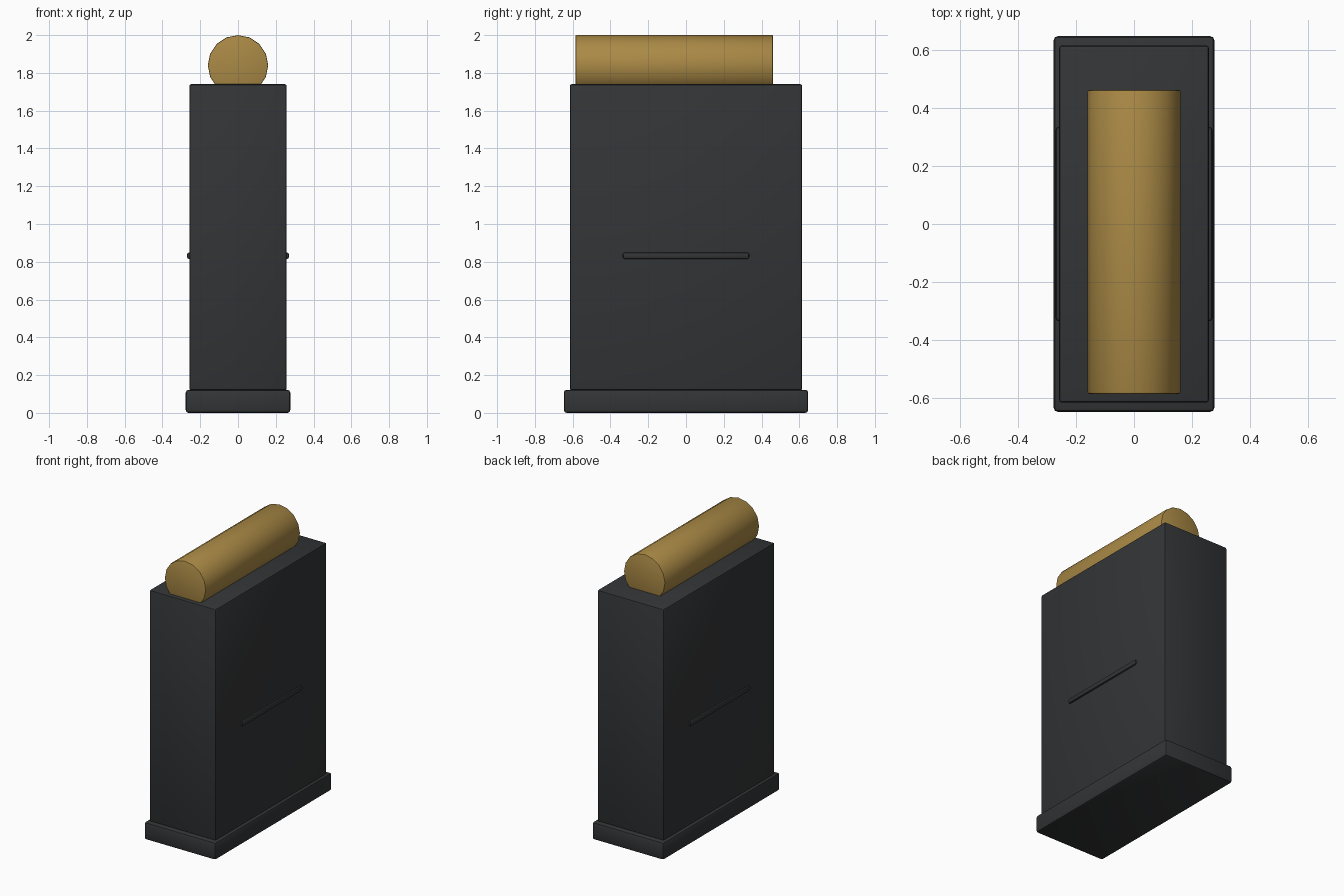
import bpy
import math

if "Cube" in bpy.data.objects:
    bpy.data.objects.remove(bpy.data.objects["Cube"])


def material(name, color):
    mat = bpy.data.materials.new(name)
    mat.diffuse_color = color
    mat.use_nodes = True
    mat.node_tree.nodes["Principled BSDF"].inputs["Base Color"].default_value = mat.diffuse_color
    return mat


dark = material("dark_metal", (0.033, 0.035, 0.037, 1))
brass = material("brass", (0.40, 0.25, 0.06, 1))


def finish(obj, name, mat, bevel, segments):
    obj.name = name
    obj.data.materials.append(mat)
    bpy.ops.object.transform_apply(location=False, rotation=True, scale=True)
    mod = obj.modifiers.new("bevel", "BEVEL")
    mod.width = bevel
    mod.segments = segments
    mod.limit_method = 'ANGLE'
    mod.angle_limit = math.radians(40)
    bpy.ops.object.modifier_apply(modifier="bevel")
    bpy.ops.object.shade_smooth_by_angle(angle=math.radians(35))
    return obj


def box(name, lo, hi, bevel, segments=2):
    center = [(a + b) / 2 for a, b in zip(lo, hi)]
    bpy.ops.mesh.primitive_cube_add(size=1, location=center)
    obj = bpy.context.object
    obj.scale = [b - a for a, b in zip(lo, hi)]
    return finish(obj, name, dark, bevel, segments)


# Magazine body and wider floor plate
box("body", (-0.258, -0.615, 0.12), (0.258, 0.615, 1.74), 0.01)
box("base_plate", (-0.277, -0.647, 0.0), (0.277, 0.647, 0.122), 0.015)

# Raised rib on each broad side
for side, label in ((-1, "left"), (1, "right")):
    x = side * 0.255
    box(label + "_rib", (x - 0.015, -0.335, 0.814), (x + 0.015, 0.335, 0.850), 0.012)

# Round lying along the top, partly sunk into the body
y0, y1, radius = -0.585, 0.461, 0.16
bpy.ops.mesh.primitive_cylinder_add(vertices=16, radius=radius, depth=y1 - y0,
                                    location=(0, (y0 + y1) / 2, 1.84),
                                    rotation=(math.pi / 2, 0, 0))
finish(bpy.context.object, "cartridge", brass, 0.006, 2)
